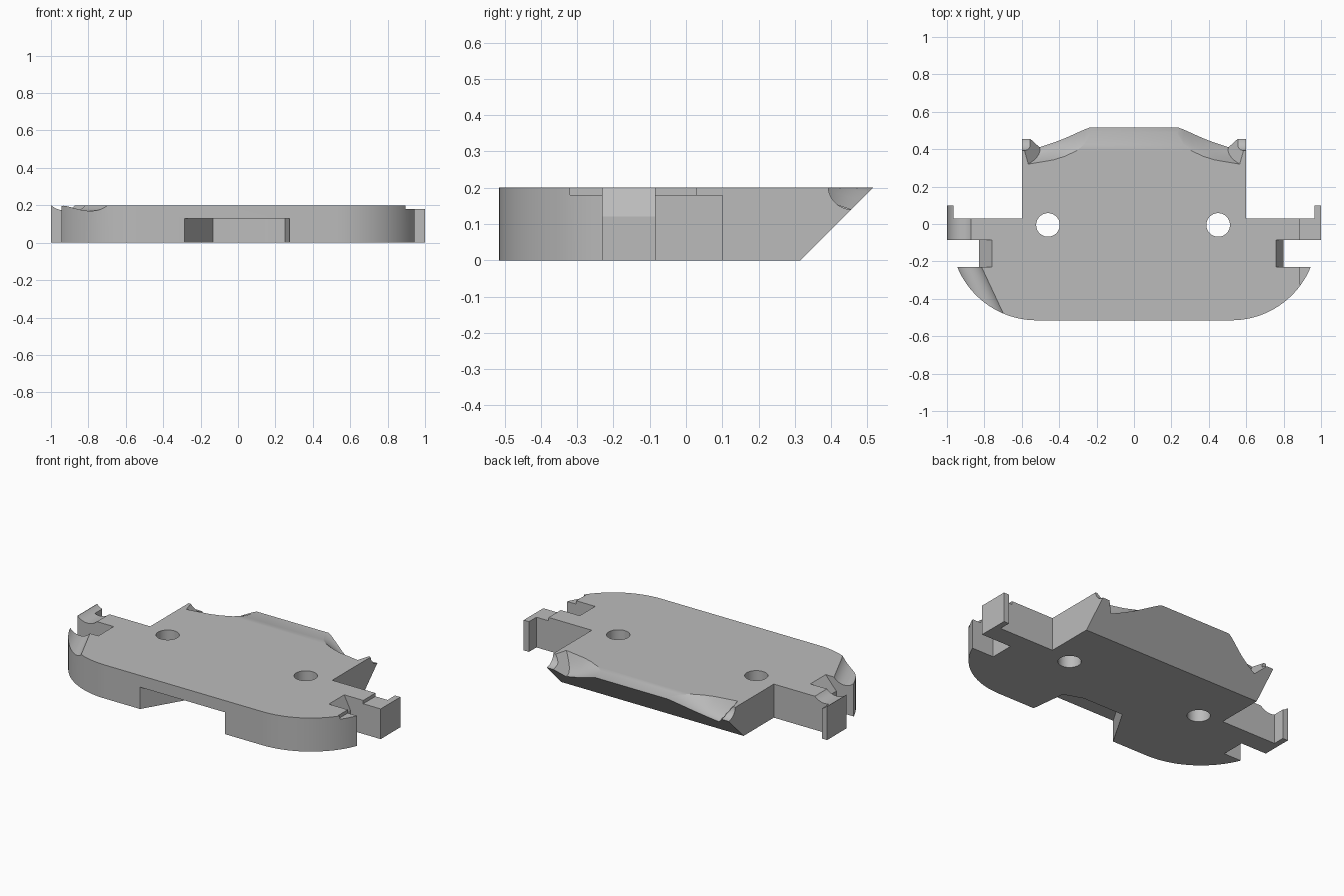
import bpy, bmesh, math
from mathutils import Vector

old = bpy.data.objects.get("Cube")
if old:
    bpy.data.objects.remove(old, do_unlink=True)

T = 0.2  # plate thickness

grey = bpy.data.materials.new("plain_grey")
grey.use_nodes = True
colour = (0.5, 0.5, 0.5, 1)
grey.diffuse_color = colour
grey.node_tree.nodes["Principled BSDF"].inputs["Base Color"].default_value = colour


def make_object(name, bm):
    bmesh.ops.recalc_face_normals(bm, faces=bm.faces)
    mesh = bpy.data.meshes.new(name)
    bm.to_mesh(mesh)
    bm.free()
    mesh.materials.append(grey)
    obj = bpy.data.objects.new(name, mesh)
    bpy.context.collection.objects.link(obj)
    return obj


def loft(sections):
    """Closed solid through a list of equally sized 3D loops."""
    bm = bmesh.new()
    rings = [[bm.verts.new(p) for p in s] for s in sections]
    n = len(rings[0])
    for a, b in zip(rings, rings[1:]):
        for i in range(n):
            j = (i + 1) % n
            bm.faces.new((a[i], a[j], b[j], b[i]))
    bm.faces.new(rings[0])
    bm.faces.new(rings[-1])
    return bm


def prism(points, z0, z1):
    return loft([[(x, y, z) for x, y in points] for z in (z0, z1)])


def box(x0, x1, y0, y1, z0, z1):
    return prism([(x0, y0), (x1, y0), (x1, y1), (x0, y1)], z0, z1)


def cylinder(centre, axis, radius, length, sides=64):
    bm = bmesh.new()
    rot = Vector(axis).to_track_quat("Z", "Y").to_matrix().to_4x4()
    rot.translation = centre
    bmesh.ops.create_cone(bm, cap_ends=True, segments=sides, radius1=radius,
                          radius2=radius, depth=length, matrix=rot)
    return bm


# Plate outline: half profile with rounded front lobe, slot, arm and tab
half = [(0.52, -0.515)]
r, cx, cy = 0.459, 0.52, -0.056
end = math.atan2(-0.174, 0.425)
for i in range(1, 21):
    a = -math.pi / 2 + (end + math.pi / 2) * i / 20
    half.append((cx + r * math.cos(a), cy + r * math.sin(a)))
half += [(0.76, -0.23), (0.76, -0.085), (1, -0.085), (1, 0.1), (0.965, 0.1),
         (0.965, 0.03), (0.6, 0.03), (0.6, 0.515)]
outline = half + [(-x, y) for x, y in reversed(half)]
bm = prism(outline, 0, T)

# Slanted rear face
cut = bmesh.ops.bisect_plane(bm, geom=bm.verts[:] + bm.edges[:] + bm.faces[:],
                             plane_co=(0, 0.315, 0), plane_no=(0, 1, -1),
                             clear_outer=True)
bmesh.ops.holes_fill(bm, edges=[e for e in bm.edges if e.is_boundary])
plate = make_object("base_plate", bm)


def boolean(name, bm, operation="DIFFERENCE"):
    tool = make_object(name, bm)
    tool.hide_render = True
    mod = plate.modifiers.new(name, "BOOLEAN")
    mod.operation = operation
    mod.solver = "EXACT"
    mod.object = tool
    bpy.context.view_layer.objects.active = plate
    bpy.ops.object.modifier_apply(modifier=name)
    bpy.data.objects.remove(tool, do_unlink=True)


# Sloped ledges inside the side slots
for side, reach in ((1, 0.80), (-1, 0.83)):
    ledge = [(0.72, 0), (reach, 0), (reach, 0.12), (0.76, T), (0.72, T)]
    boolean("slot_ledge", loft([[(side * x, y, z) for x, z in ledge]
                                for y in (-0.235, -0.08)]), "UNION")

# Screw holes
for x in (-0.46, 0.45):
    boolean("screw_hole", cylinder((x, -0.005, 0.1), (0, 0, 1), 0.063, 1))

# Underside notch at the front
boolean("front_notch", prism([(-0.29, -0.53), (-0.285, -0.515), (-0.135, -0.26),
                              (0.135, -0.26), (0.25, -0.3), (0.275, -0.515),
                              (0.276, -0.53)], -0.1, 0.13))

# Shallow step on the left arm and lobe
boolean("arm_step", box(0.885, 1.1, -0.32, 0.2, 0.18, 0.3))

# Rounded troughs on the right arm and lobe
boolean("arm_trough", cylinder((-0.934, 0, 0.265), (0, 1, 0), 0.091, 0.4))
along, out = Vector((0.424, -0.906, 0)), Vector((-0.906, -0.424, 0))
centre = Vector((-0.76, -0.347, T + 0.045)) + out * 0.06
boolean("lobe_trough", cylinder(centre, along, 0.075, 0.38))


# Rear scoops: concave sections growing deeper towards the corner
def scoop_section(x, y_top, y_end, wall=False):
    z_end = y_end - 0.315
    pts = []
    for i in range(13):
        t = i / 12
        pts.append((y_top + (y_end - y_top) * t, z_end + (T - z_end) * (1 - t) ** 2))
    pts += [(0.6, z_end), (0.6, 0.23), (y_top, 0.23)]
    if wall:  # leaning end wall
        return [(x + 0.815 * (z - z_end) + 0.285 * (y - y_end), y, z) for y, z in pts]
    return [(x, y, z) for y, z in pts]


stations = [(0.225, 0.495, 0.52), (0.265, 0.425, 0.505), (0.31, 0.39, 0.485),
            (0.37, 0.362, 0.458), (0.43, 0.343, 0.435)]
for side in (1, -1):
    rings = [scoop_section(*s) for s in stations]
    rings.append(scoop_section(0.505, 0.32, 0.41, wall=True))
    boolean("rear_scoop", loft([[(side * x, y, z) for x, y, z in s] for s in rings]))
    # small hollow on the corner tip
    boolean("tip_hollow", cylinder((side * 0.6, 0.457, 0.205), (1, 0, 0), 0.065, 0.09))

# Smooth curved walls, crisp edges
bpy.ops.object.select_all(action="DESELECT")
plate.select_set(True)
bpy.context.view_layer.objects.active = plate
bpy.ops.object.shade_smooth_by_angle(angle=math.radians(25))
